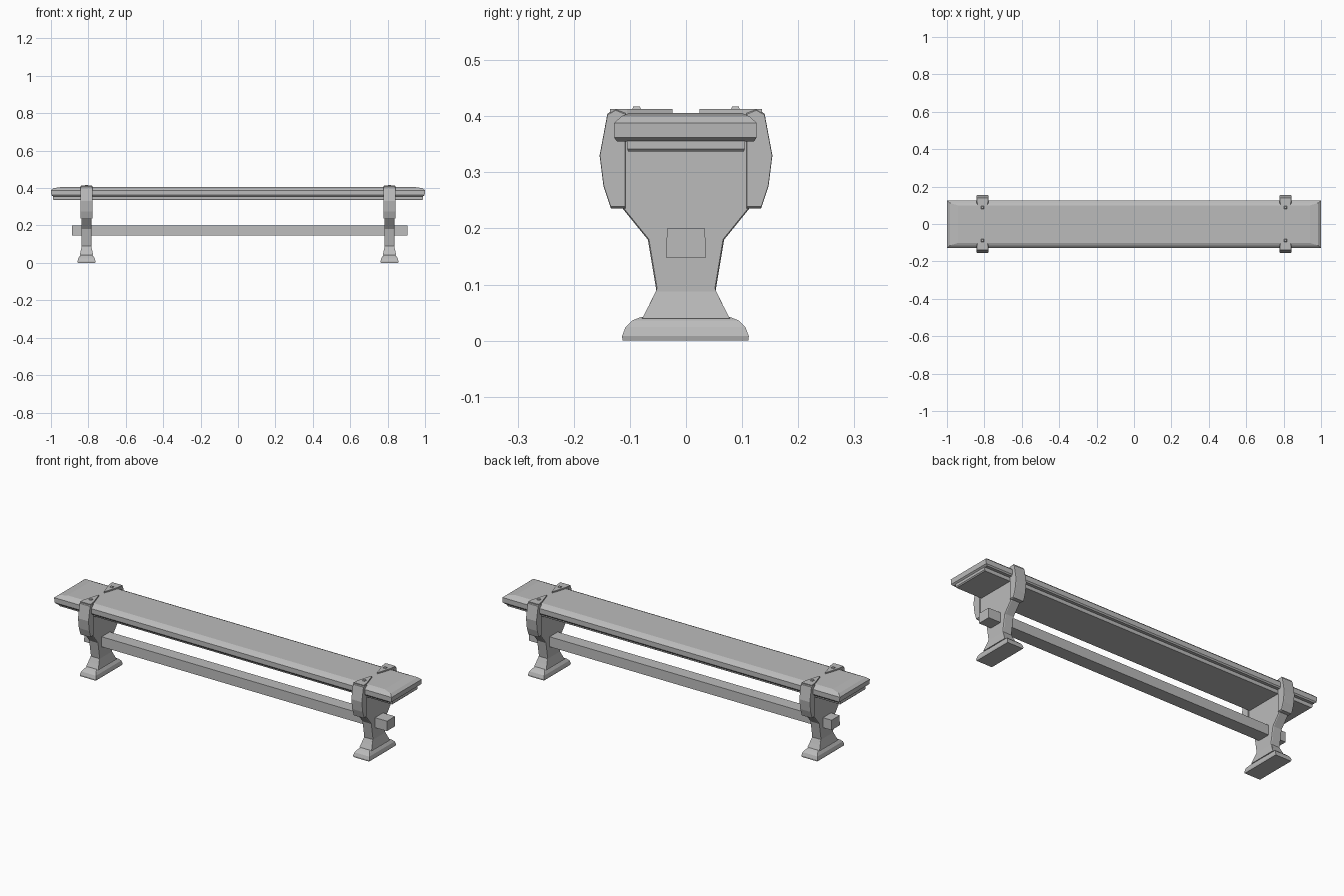
import bpy
import bmesh
from mathutils import Vector

cube = bpy.data.objects.get("Cube")
if cube:
    bpy.data.objects.remove(cube, do_unlink=True)

grey = bpy.data.materials.new("plain grey")
grey.use_nodes = True
grey.diffuse_color = (0.5, 0.5, 0.5, 1)
grey.node_tree.nodes["Principled BSDF"].inputs["Base Color"].default_value = grey.diffuse_color


def loft(name, rings):
    """Join matching rings of points into a closed flat-shaded solid."""
    bm = bmesh.new()
    loops = [[bm.verts.new(p) for p in ring] for ring in rings]
    n = len(loops[0])
    for a, b in zip(loops, loops[1:]):
        for i in range(n):
            j = (i + 1) % n
            bm.faces.new((a[i], a[j], b[j], b[i]))
    bm.faces.new(loops[0][::-1])
    bm.faces.new(loops[-1])
    bmesh.ops.recalc_face_normals(bm, faces=bm.faces)
    mesh = bpy.data.meshes.new(name)
    bm.to_mesh(mesh)
    bm.free()
    mesh.materials.append(grey)
    obj = bpy.data.objects.new(name, mesh)
    bpy.context.collection.objects.link(obj)
    return obj


def slab(name, cx, cy, layers):
    """Stacked rectangles, each given as height, half length, half depth."""
    corners = ((-1, -1), (1, -1), (1, 1), (-1, 1))
    return loft(name, [[(cx + u * hx, cy + v * hy, z) for u, v in corners]
                       for z, hx, hy in layers])


def plate_x(name, cx, half, outline):
    """Upright outline in y and z, thickened along x with worn edges."""
    mid = sum((Vector(p) for p in outline), Vector((0, 0))) / len(outline)
    rings = []
    for x, s in ((-half, 0.97), (-half + 0.004, 1), (half - 0.004, 1), (half, 0.97)):
        rings.append([(cx + x, *(mid + (Vector(p) - mid) * s)) for p in outline])
    return loft(name, rings)


# Seat board with worn top edges, and the batten below it
slab("seat", 0, -0.001, [(0.355, 0.988, 0.122), (0.362, 0.998, 0.127),
                         (0.388, 1.0, 0.127), (0.400, 0.985, 0.114),
                         (0.406, 0.94, 0.100)])
slab("seat_underboard", 0, 0, [(0.337, 0.985, 0.103), (0.342, 0.99, 0.105),
                               (0.356, 0.99, 0.105)])

# Stretcher running through both legs
slab("stretcher", 0.01, 0, [(0.147, 0.897, 0.035), (0.200, 0.897, 0.034)])

half_leg = [(0.078, 0.038), (0.053, 0.09), (0.068, 0.18),
            (0.115, 0.238), (0.130, 0.30), (0.120, 0.36)]
leg_outline = half_leg + [(-y, z) for y, z in reversed(half_leg)]
clamp_half = [(0.108, 0.236), (0.134, 0.236), (0.147, 0.275), (0.154, 0.33),
              (0.140, 0.405), (0.125, 0.413), (0.108, 0.406)]

for side, cx in (("right", -0.81), ("left", 0.81)):
    # Waisted leg panel on a splayed foot
    plate_x(f"{side}_leg", cx, 0.026, leg_outline)
    slab(f"{side}_foot", cx, -0.001, [(0, 0.046, 0.112), (0.008, 0.048, 0.113),
                                      (0.024, 0.044, 0.107), (0.036, 0.036, 0.095),
                                      (0.042, 0.028, 0.080)])
    slab(f"{side}_ankle", cx, 0, [(0.040, 0.036, 0.078), (0.088, 0.026, 0.053)])
    for end, s in (("front", -1), ("back", 1)):
        # Curved clamp gripping the seat edge
        plate_x(f"{side}_{end}_clamp", cx, 0.031, [(s * y, z) for y, z in clamp_half])
        # Pointed strap on the seat, with a rivet
        tri = [(cx - 0.03, s * 0.135), (cx + 0.03, s * 0.135),
               (cx + 0.027, s * 0.105), (cx + 0.002, s * 0.024), (cx - 0.002, s * 0.024),
               (cx - 0.027, s * 0.105)]
        loft(f"{side}_{end}_strap", [[(x, y, z) for x, y in tri] for z in (0.402, 0.413)])
        slab(f"{side}_{end}_rivet", cx, s * 0.088, [(0.410, 0.009, 0.009),
                                                     (0.417, 0.006, 0.006)])
